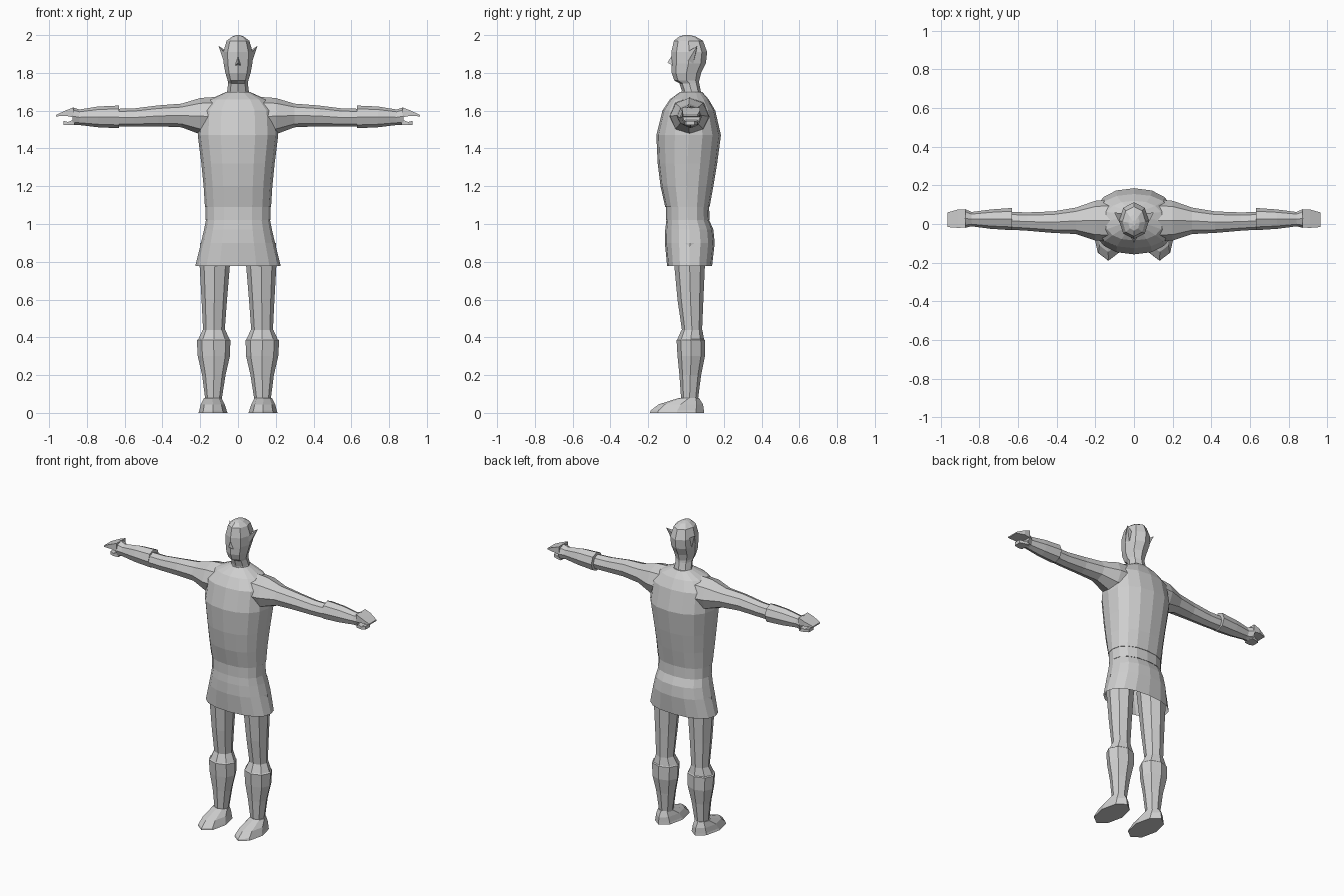
import bpy, bmesh, math

grey = bpy.data.materials.new("plain grey")
grey.diffuse_color = (0.62, 0.62, 0.62, 1)


def finish(name, bm):
    bmesh.ops.recalc_face_normals(bm, faces=bm.faces)
    me = bpy.data.meshes.new(name)
    bm.to_mesh(me)
    bm.free()
    me.materials.append(grey)
    ob = bpy.data.objects.new(name, me)
    bpy.context.collection.objects.link(ob)
    return ob


def loft(name, rings, n=8, axis="z", both=False, phase=0.0, power=1.0, caps=(True, True)):
    """Skin rings of (height, umin, umax, vmin, vmax); both=True adds the mirrored side."""
    ang = [2 * math.pi * (i + phase) / n for i in range(n)]
    soft = lambda c: math.copysign(abs(c) ** power, c)
    us, vs = [soft(math.cos(a)) for a in ang], [soft(math.sin(a)) for a in ang]
    mu, mv = max(us), max(vs)
    bm = bmesh.new()
    for side in ((1, -1) if both else (1,)):
        loops = []
        for h, u0, u1, v0, v1 in rings:
            loop = []
            for cu, cv in zip(us, vs):
                u = (u0 + u1) / 2 + (u1 - u0) / 2 * cu / mu
                v = (v0 + v1) / 2 + (v1 - v0) / 2 * cv / mv
                p = (u, v, h) if axis == "z" else (h, u, v)
                loop.append(bm.verts.new((p[0] * side, p[1], p[2])))
            loops.append(loop)
        for a, b in zip(loops, loops[1:]):
            for i in range(n):
                j = (i + 1) % n
                bm.faces.new((a[i], a[j], b[j], b[i]))
        for end, want in zip((loops[0], loops[-1]), caps):
            if want:
                bm.faces.new(end)
    return finish(name, bm)


def sym(rows):
    return [(z, -w, w, a, b) for z, w, a, b in rows]


def spikes(name, base, tip, both):
    """Small pyramid on a base polygon."""
    bm = bmesh.new()
    for s in ((1, -1) if both else (1,)):
        vs = [bm.verts.new((x * s, y, z)) for x, y, z in base]
        t = bm.verts.new((tip[0] * s, tip[1], tip[2]))
        bm.faces.new(vs)
        for i in range(len(vs)):
            bm.faces.new((vs[i], vs[(i + 1) % len(vs)], t))
    return finish(name, bm)


# tunic body
tunic = loft("tunic", sym([
    (1.09, .175, -.11, .125), (1.20, .182, -.135, .145), (1.32, .194, -.15, .165),
    (1.47, .213, -.157, .185), (1.60, .205, -.125, .155), (1.66, .15, -.085, .12),
    (1.70, .06, -.03, .085)]), n=16, power=.88)

# arms with sleeves
arms = loft("arms", [
    (.08, -.09, .13, 1.46, 1.675), (.20, -.085, .12, 1.475, 1.667), (.30, -.052, .085, 1.512, 1.637),
    (.42, -.046, .065, 1.517, 1.628), (.55, -.035, .06, 1.515, 1.612), (.63, -.03, .062, 1.515, 1.61)],
    axis="x", both=True)
# merge the arms into the tunic
mod = tunic.modifiers.new("join", "BOOLEAN")
mod.operation, mod.solver, mod.object = "UNION", "EXACT", arms
bpy.context.view_layer.objects.active = tunic
bpy.ops.object.modifier_apply(modifier="join")
bpy.data.objects.remove(arms)

# bracers and palms
loft("bracers", [
    (.63, -.032, .083, 1.507, 1.627), (.74, -.025, .075, 1.512, 1.622), (.84, -.012, .062, 1.524, 1.606),
    (.875, -.02, .078, 1.523, 1.618)], axis="x", both=True)
# fingers and thumbs
loft("fingers", [(.87, -.018, .075, 1.565, 1.617), (.91, -.02, .075, 1.572, 1.602),
                 (.963, -.016, .06, 1.57, 1.578)], n=4, axis="x", both=True, phase=.5)
loft("thumbs", [(.865, -.005, .062, 1.524, 1.555), (.90, -.008, .055, 1.524, 1.54),
                (.925, 0, .045, 1.525, 1.546)], n=4, axis="x", both=True, phase=.5)

# belt and skirt, open below
loft("belt", sym([(1.02, .172, -.106, .125), (1.095, .172, -.106, .122)]),
     n=16, power=.88, caps=(False, False))
loft("skirt", sym([(.778, .226, -.10, .138), (.90, .196, -.112, .152), (.97, .18, -.11, .145),
                   (1.02, .17, -.104, .123)]), n=16, power=.88, caps=(False, False))

# legs
loft("legs", [(.39, .07, .19, -.02, .085), (.44, .07, .185, -.022, .085), (.60, .058, .193, -.045, .092),
              (.78, .043, .203, -.062, .1), (.90, .03, .2, -.07, .11)], both=True, caps=(False, False))
# boots
loft("boots", [(.06, .088, .172, -.025, .062), (.20, .066, .19, -.035, .08), (.30, .043, .213, -.045, .1),
               (.385, .04, .218, -.05, .1), (.39, .045, .21, -.045, .095), (.44, .068, .187, -.024, .087)],
     both=True, caps=(False, False))
# feet
loft("feet", [(0, .055, .21, -.19, .096), (.012, .06, .205, -.188, .095),
              (.045, .07, .197, -.145, .09), (.08, .088, .18, -.035, .068)], both=True)

# head and neck
loft("head", sym([(1.67, .07, -.03, .09), (1.705, .057, -.022, .078), (1.745, .052, -.035, .07),
                  (1.76, .055, -.062, .07), (1.80, .067, -.076, .08), (1.85, .076, -.078, .105),
                  (1.91, .078, -.078, .112), (1.97, .06, -.064, .09), (1.993, .03, -.035, .05),
                  (2.0, .008, -.01, .02)]))
# nose and pointed ears
spikes("nose", [(-.018, -.065, 1.835), (.018, -.065, 1.835), (0, -.07, 1.90)], (0, -.098, 1.855), False)
spikes("ears", [(.066, -.01, 1.90), (.062, .055, 1.915), (.062, .035, 1.835), (.07, .0, 1.845)],
       (.103, .06, 1.943), True)
